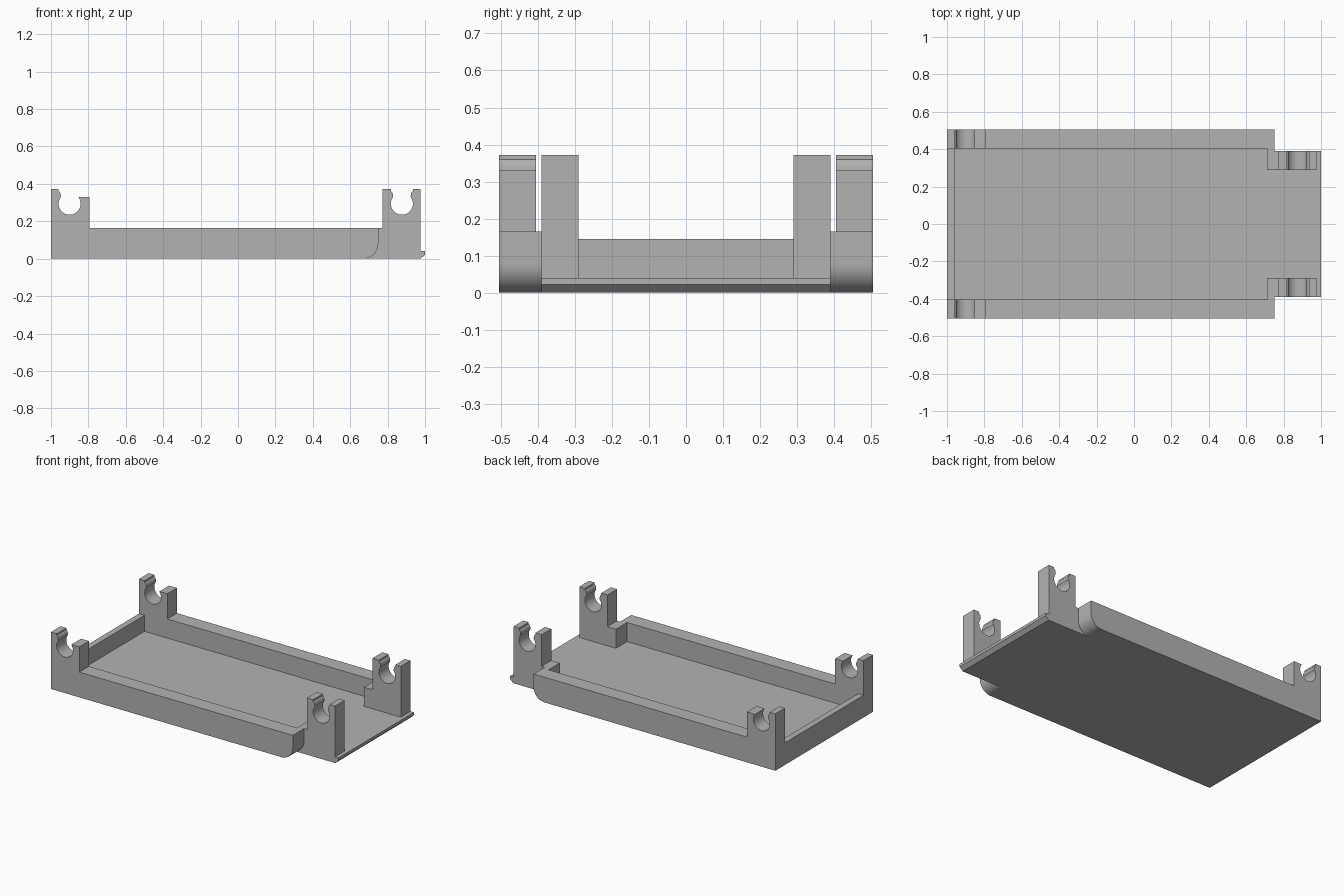
import bpy
import bmesh
from math import sin, cos, pi, radians, asin, sqrt

default = bpy.data.objects.get("Cube")
if default:
    bpy.data.objects.remove(default, do_unlink=True)

grey = bpy.data.materials.new("plain grey")
grey.use_nodes = True
grey.diffuse_color = (0.45, 0.45, 0.45, 1)
grey.node_tree.nodes["Principled BSDF"].inputs["Base Color"].default_value = (0.45, 0.45, 0.45, 1)

# Main dimensions
HALF_W, WALL_IN, DECK_W, POST_IN = 0.505, 0.405, 0.39, 0.29
FLOOR, BACK_TOP, RAIL_TOP, POST_TOP = 0.04, 0.145, 0.165, 0.372
RAIL_END, ROUND = 0.75, 0.08
NECK_Z, CLIP_Z, CLIP_R, NECK = 0.33, 0.294, 0.059, 0.047


def extrude(name, profile, y0, y1):
    """Extrude an x-z outline from y0 to y1."""
    bm = bmesh.new()
    face = bm.faces.new([bm.verts.new((x, y0, z)) for x, z in profile])
    new = bmesh.ops.extrude_face_region(bm, geom=[face])["geom"]
    moved = [v for v in new if isinstance(v, bmesh.types.BMVert)]
    bmesh.ops.translate(bm, verts=moved, vec=(0, y1 - y0, 0))
    bmesh.ops.recalc_face_normals(bm, faces=bm.faces)
    mesh = bpy.data.meshes.new(name)
    bm.to_mesh(mesh)
    bm.free()
    mesh.materials.append(grey)
    obj = bpy.data.objects.new(name, mesh)
    bpy.context.collection.objects.link(obj)
    bpy.ops.object.select_all(action="DESELECT")
    obj.select_set(True)
    bpy.context.view_layer.objects.active = obj
    bpy.ops.object.shade_smooth_by_angle(angle=radians(35))
    return obj


def rect(x0, x1, z0, z1):
    return [(x0, z0), (x1, z0), (x1, z1), (x0, z1)]


def flare(cx, side):
    """Curved lead-in of the clip, from the neck up to the top."""
    rise, steps = 0.03, 6
    pts = [(cx + side * (NECK + 0.012 * (1 - cos(i / steps * pi / 2))),
            NECK_Z + rise * sin(i / steps * pi / 2)) for i in range(1, steps + 1)]
    return pts + [(pts[-1][0], POST_TOP)]


def socket(cx):
    """Round clip seat, running from the right neck to the left neck."""
    start = asin(sqrt(CLIP_R ** 2 - NECK ** 2) / CLIP_R)
    sweep, steps = pi + 2 * start, 28
    return [(cx + CLIP_R * cos(start - sweep * i / steps),
             CLIP_Z + CLIP_R * sin(start - sweep * i / steps)) for i in range(steps + 1)]


def rounded_end():
    """Rounded lower corner at the open end of a rail."""
    return [(RAIL_END - ROUND + ROUND * sin(i * pi / 20),
             ROUND - ROUND * cos(i * pi / 20)) for i in range(11)]


# Floor with its chamfered lip, and the low back wall
neck_x = RAIL_END - ROUND
extrude("floor", rect(-1, neck_x, 0, FLOOR), -WALL_IN, WALL_IN)
extrude("front_floor_lip", [(neck_x, 0), (0.977, 0), (1, 0.022), (1, FLOOR), (neck_x, FLOOR)],
        -DECK_W, DECK_W)
extrude("back_wall", rect(-1, -0.96, FLOOR, BACK_TOP), -WALL_IN, WALL_IN)

# Side rail with rear clip: the inner prong is shorter than the outer one
rear = -0.9
rail = [(-1, 0)] + rounded_end() + [(RAIL_END, RAIL_TOP), (-0.795, RAIL_TOP), (-0.795, NECK_Z)]
rail += socket(rear) + flare(rear, -1) + [(-1, POST_TOP)]

# Front clip post, standing inside the rail with a low step behind it
front = 0.876
post = [(0.71, FLOOR), (0.975, FLOOR), (0.975, POST_TOP)]
post += flare(front, 1)[::-1] + socket(front) + flare(front, -1)
post += [(0.772, POST_TOP), (0.772, RAIL_TOP), (0.71, RAIL_TOP)]

# Short web joining the step to the rail
web = rounded_end() + [(RAIL_END, RAIL_TOP), (0.71, RAIL_TOP), (0.71, FLOOR), (neck_x, FLOOR)]

for label, s in (("left", 1), ("right", -1)):
    extrude(label + "_side_rail", rail, s * WALL_IN, s * HALF_W)
    extrude(label + "_front_post", post, s * POST_IN, s * DECK_W)
    extrude(label + "_post_web", web, s * DECK_W, s * WALL_IN)
